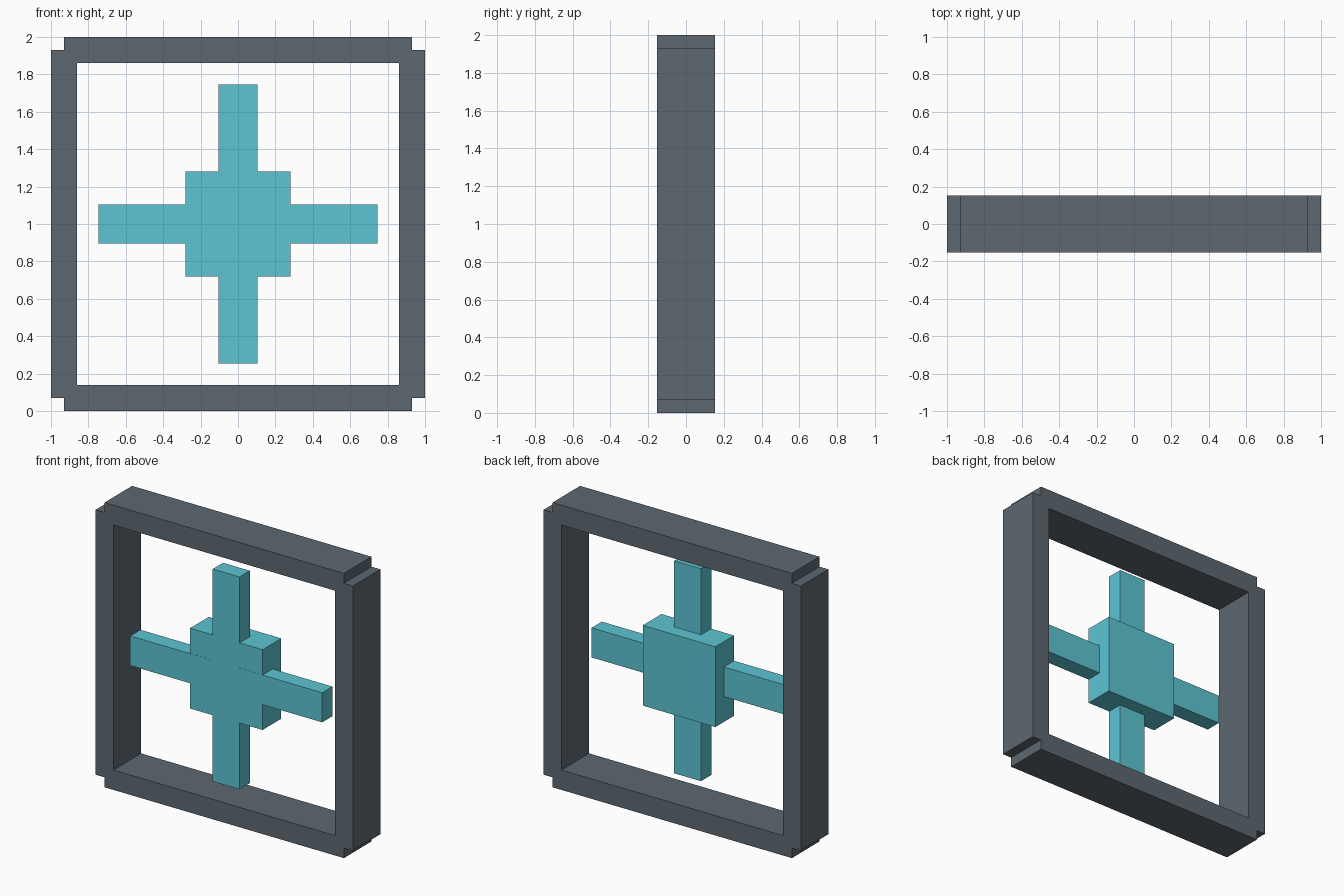
import bpy

if "Cube" in bpy.data.objects:
    bpy.data.objects.remove(bpy.data.objects["Cube"])

cyan = bpy.data.materials.new("cyan")
cyan.diffuse_color = (0.11, 0.56, 0.65, 1)
cyan.use_nodes = True
cyan.node_tree.nodes["Principled BSDF"].inputs["Base Color"].default_value = cyan.diffuse_color
slate = bpy.data.materials.new("slate_grey")
slate.diffuse_color = (0.11, 0.14, 0.165, 1)
slate.use_nodes = True
slate.node_tree.nodes["Principled BSDF"].inputs["Base Color"].default_value = slate.diffuse_color


def box(name, half_x, half_z, y0, y1, mat, x=0.0, z=1.0):
    """Box from half width / half height and a front-to-back range."""
    bpy.ops.mesh.primitive_cube_add(size=2, location=(x, (y0 + y1) / 2, z))
    ob = bpy.context.object
    ob.scale = (half_x, (y1 - y0) / 2, half_z)
    bpy.ops.object.transform_apply(location=False, rotation=False, scale=True)
    ob.name = name
    ob.data.materials.append(mat)
    return ob


# Square frame: four equal beams with notched outer corners
BEAM, DEPTH = 0.07, 0.153
LENGTH = 1 - BEAM
for side, s in (("left", -1), ("right", 1)):
    box(f"frame_{side}", BEAM, LENGTH, -DEPTH, DEPTH, slate, x=s * LENGTH)
for side, s in (("bottom", -1), ("top", 1)):
    box(f"frame_{side}", LENGTH, BEAM, -DEPTH, DEPTH, slate, z=1 + s * LENGTH)

# Floating emblem: square hub with two crossing bars flush at the front
box("hub", 0.282, 0.282, -0.13, 0.077, cyan)
box("vertical_bar", 0.104, 0.746, -0.132, -0.018, cyan)
box("horizontal_bar", 0.746, 0.104, -0.131, -0.018, cyan)
